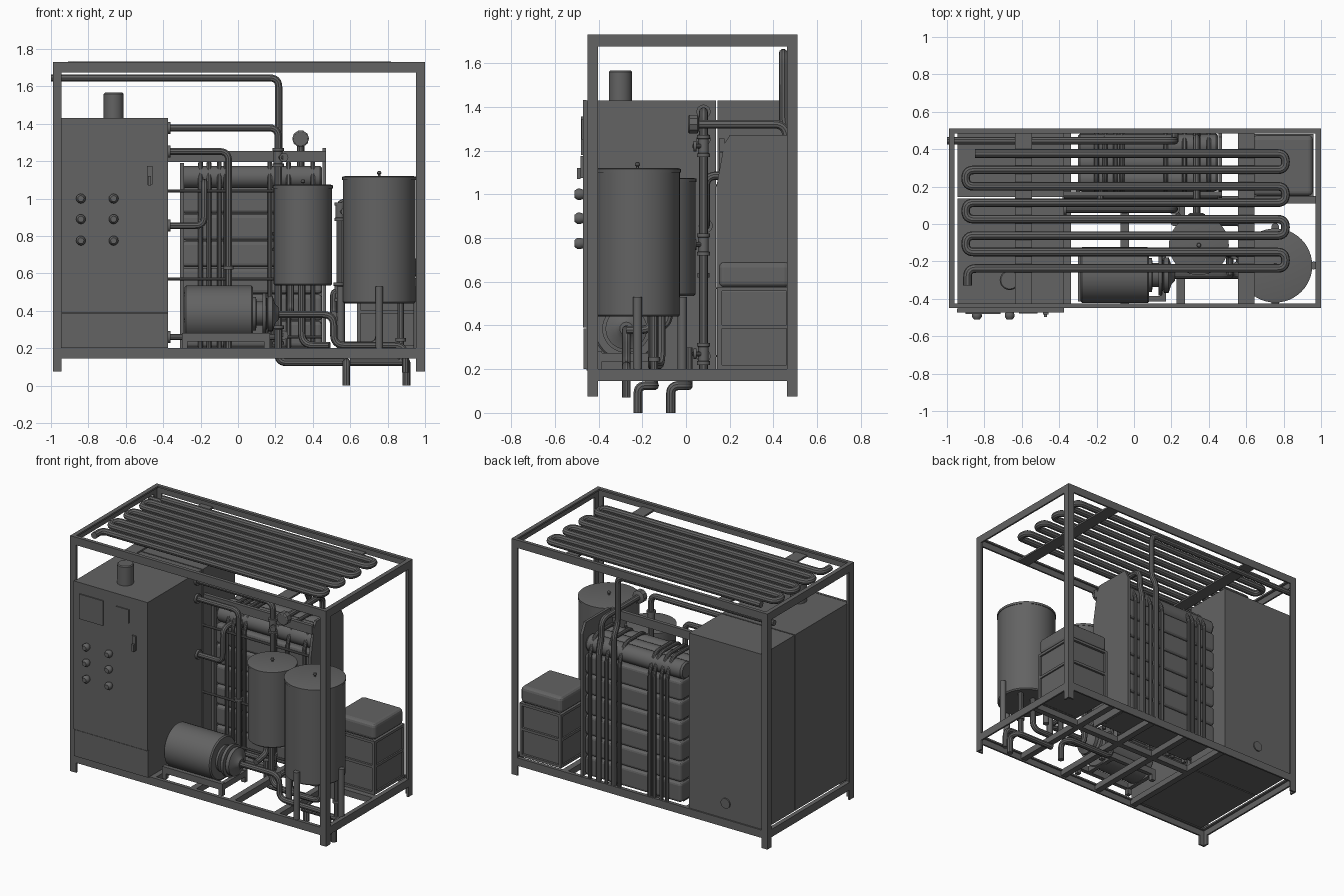
import bpy, bmesh, math
from mathutils import Vector

if "Cube" in bpy.data.objects:
    bpy.data.objects.remove(bpy.data.objects["Cube"])


def mesh_object(name, bm):
    bmesh.ops.recalc_face_normals(bm, faces=bm.faces)
    me = bpy.data.meshes.new(name)
    bm.to_mesh(me)
    bm.free()
    ob = bpy.data.objects.new(name, me)
    bpy.context.collection.objects.link(ob)
    return ob


def box(name, x0, x1, y0, y1, z0, z1, bevel=0.0, segments=2):
    bm = bmesh.new()
    bmesh.ops.create_cube(bm, size=1)
    for v in bm.verts:
        v.co = (x0 + (v.co.x + .5) * (x1 - x0), y0 + (v.co.y + .5) * (y1 - y0), z0 + (v.co.z + .5) * (z1 - z0))
    ob = mesh_object(name, bm)
    if bevel:
        m = ob.modifiers.new("bevel", 'BEVEL')
        m.width, m.segments = bevel, segments
    return ob


def smooth(ob):
    bpy.ops.object.select_all(action='DESELECT')
    ob.select_set(True)
    bpy.context.view_layer.objects.active = ob
    bpy.ops.object.shade_smooth_by_angle(angle=math.radians(35))


def lathe(name, base, profile, axis='Z', n=32):
    """Stack of (radius, distance) rings along an axis, capped."""
    bm = bmesh.new()
    rings = []
    for r, h in profile:
        ring = []
        for i in range(n):
            a = 2 * math.pi * i / n
            c, s = r * math.cos(a), r * math.sin(a)
            p = {'Z': (c, s, h), 'X': (h, c, s), 'Y': (c, h, s)}[axis]
            ring.append(bm.verts.new(Vector(base) + Vector(p)))
        rings.append(ring)
    for a, b in zip(rings, rings[1:]):
        for i in range(n):
            bm.faces.new((a[i], a[(i + 1) % n], b[(i + 1) % n], b[i]))
    bm.faces.new(rings[0])
    bm.faces.new(rings[-1])
    ob = mesh_object(name, bm)
    smooth(ob)
    return ob


def cyl(name, base, r, h, axis='Z', n=24):
    return lathe(name, base, [(r, 0), (r, h)], axis, n)


def pipe(name, pts, r=0.02, bend=0.05):
    """Round pipe through corner points, with rounded elbows."""
    pts = [Vector(p) for p in pts]
    path = [pts[0]]
    for a, b, c in zip(pts, pts[1:], pts[2:]):
        d = min(bend, (a - b).length * .49, (c - b).length * .49)
        p, q = b + (a - b).normalized() * d, b + (c - b).normalized() * d
        for i in range(7):
            t = i / 6
            path.append(p * (1 - t) ** 2 + b * 2 * t * (1 - t) + q * t * t)
    path.append(pts[-1])
    cu = bpy.data.curves.new(name, 'CURVE')
    cu.dimensions = '3D'
    cu.bevel_depth, cu.bevel_resolution, cu.use_fill_caps = r, 3, True
    sp = cu.splines.new('POLY')
    sp.points.add(len(path) - 1)
    for s, p in zip(sp.points, path):
        s.co = (*p, 1)
    ob = bpy.data.objects.new(name, cu)
    bpy.context.collection.objects.link(ob)
    bpy.ops.object.select_all(action='DESELECT')
    ob.select_set(True)
    bpy.context.view_layer.objects.active = ob
    bpy.ops.object.convert(target='MESH')
    smooth(bpy.context.object)


def prism(name, prof, place, d0, d1):
    bm = bmesh.new()
    a = [bm.verts.new(place(u, v, d0)) for u, v in prof]
    b = [bm.verts.new(place(u, v, d1)) for u, v in prof]
    bm.faces.new(a)
    bm.faces.new(b)
    for i in range(len(a)):
        j = (i + 1) % len(a)
        bm.faces.new((a[i], a[j], b[j], b[i]))
    return mesh_object(name, bm)


# Outer frame of angle iron
X0, X1, Y0, Y1, T = -.99, 1.0, -.45, .51, .012
ell = lambda w, h: [(0, 0), (w, 0), (w, T), (T, T), (T, h), (0, h)]
for x, sx in ((X0, 1), (X1, -1)):
    for y, sy in ((Y0, 1), (Y1, -1)):
        prism("corner_post", ell(.047, .047), lambda u, v, d: (x + sx * u, y + sy * v, d), .075, 1.73)
for z, sz in ((.2, -1), (1.73, -1)):
    for y, sy in ((Y0, 1), (Y1, -1)):
        prism("long_rail", ell(.025, .055), lambda u, v, d: (d, y + sy * u, z + sz * v), X0, X1)
    for x, sx in ((X0, 1), (X1, -1)):
        prism("end_rail", ell(.03, .055), lambda u, v, d: (x + sx * u, d, z + sz * v), Y0, Y1)
for x in (-.36, -.05, .25, .6):
    box("floor_crossbar", x - .022, x + .022, Y0 + T, Y1 - T, .155, .198)
box("floor_long_bar", -.36, .99, .11, .15, .155, .198)
for x in (-.59, .6):
    box("roof_crossbar", x - .045, x + .045, Y0 + T, Y1 - T, 1.676, 1.688)

# Roof serpentine coil
step, ytop = .0878, .377
coil = [(-.85, ytop, 1.71)]
for i in range(8):
    y = ytop - i * step
    x = .81 if i % 2 == 0 else -.9
    coil += [(x, y, 1.71), (x, y - step, 1.71)]
coil = coil[:-1]
coil[-1] = (-.89, ytop - 7 * step, 1.71)
coil.append((-.89, ytop - 7 * step - .09, 1.71))
pipe("roof_coil", coil, .023, .05)

# Control cabinet and rear cabinet
box("control_cabinet", -.945, -.375, -.455, .137, .195, 1.43)
box("cabinet_door", -.947, -.373, -.472, -.455, .39, 1.432)
box("cabinet_kick_panel", -.947, -.373, -.468, -.455, .2, .386)
box("rear_cabinet", -.945, -.375, .145, .5, .195, 1.43)
cyl("rear_port", (-.66, .5, .31), .035, .008, 'Y')
lathe("cabinet_vent", (-.665, -.3, 1.43), [(.053, 0), (.053, .13), (.047, .136)])
box("display_screen", -.9, -.715, -.48, -.472, 1.18, 1.355)
box("small_screen", -.615, -.515, -.479, -.472, 1.25, 1.345)
for x in (-.84, -.665):
    for z in (1.0, .89, .775):
        lathe("control_knob", (x, -.472, z), [(.022, 0), (.026, -.012), (.026, -.024), (.016, -.038)], 'Y', 12)
box("door_latch", -.487, -.457, -.483, -.472, 1.075, 1.175)
box("latch_lever", -.48, -.464, -.498, -.483, 1.07, 1.12)

# Heat exchanger: stacked rounded panels, straps and end plate
box("exchanger_core", -.29, .45, .23, .44, .2, 1.1)
for i in range(6):
    z = .205 + i * .143
    box("exchanger_panel", -.3, .45, .175, .485, z, z + .139, .02, 3)
for y in (.24, .33, .42):
    lathe("top_drum", (-.3, y, 1.115), [(.05, 0), (.06, .012), (.06, .738), (.05, .75)], 'X')
prism("exchanger_end_plate", [(.14, .2), (.5, .2), (.5, 1.2), (.465, 1.27), (.2, 1.27), (.175, 1.23), (.14, 1.04)],
      lambda u, v, d: (d, u, v), .452, .47)
box("exchanger_top_bar", -.375, .47, .15, .175, 1.195, 1.255)
box("exchanger_post", -.31, -.29, .15, .18, .2, 1.19)
for x in (-.2, -.155, -.1, -.065, .17, .27, .4):
    pipe("exchanger_strap", [(x, .495, .2), (x, .495, 1.08), (x, .43, 1.19), (x, .23, 1.19), (x, .165, 1.08), (x, .165, .2)], .013, .04)
for z in (1.04, .57, .26):
    pipe("exchanger_rod", [(-.375, .145, z), (.45, .145, z)], .008)


# Storage tanks with rims and lid knobs
def tank(name, x, y, r, z0, z1):
    h = z1 - z0
    lathe(name, (x, y, z0), [(r - .008, 0), (r, .008), (r, h - .02), (r + .004, h - .02), (r + .004, h - .004), (r - .01, h)], n=48)
    lathe(name + "_lid_knob", (x, y, z1), [(.006, 0), (.006, .008), (.012, .014), (.01, .024), (.004, .028)], n=12)


tank("large_tank", .755, -.222, .194, .44, 1.12)
tank("small_tank", .347, -.113, .156, .535, 1.075)
for dx, dy in ((1, 0), (-1, 0), (0, 1), (0, -1)):
    cyl("tank_leg", (.755 + dx * .205, -.222 + dy * .205, .19), .021, .34, n=16)

# Square container in a rack
box("container", .645, .95, .16, .465, .2, .56, .008)
box("container_lid", .637, .957, .15, .475, .575, .69, .025, 3)
for x in (.635, .94):
    for y in (.145, .46):
        box("rack_post", x, x + .02, y, y + .02, .2, .575)
for z in (.2, .385, .557):
    box("rack_front_bar", .635, .96, .145, .165, z, z + .018)
    box("rack_back_bar", .635, .96, .46, .48, z, z + .018)
    for x in (.635, .94):
        box("rack_side_bar", x, x + .02, .145, .48, z, z + .018)

# Pump and motor on a skid
lathe("motor", (-.285, -.273, .385), [(.142, 0), (.15, .008), (.15, .357), (.142, .365)], 'X', 40)
lathe("pump_head", (.08, -.273, .385), [(.09, 0), (.09, .015), (.065, .02), (.065, .05), (.11, .05), (.11, .07), (.075, .075),
      (.095, .08), (.095, .105), (.05, .12), (.03, .14)], 'X', 32)
for y in (-.4, -.15):
    box("skid_rail", -.3, .17, y - .015, y + .015, .235, .28)
    for x in (-.285, .155):
        box("skid_foot", x - .015, x + .015, y - .015, y + .015, .195, .235)
for x in (-.285, .06, .155):
    box("skid_crossbar", x - .015, x + .015, -.39, -.16, .235, .275)

# Pipework
pipe("high_pipe", [(-1, .445, 1.645), (.218, .445, 1.645), (.218, .445, 1.32), (.218, .488, 1.25), (.218, .488, .2)], .02)
pipe("gauge_pipe", [(.335, .488, .2), (.335, .488, 1.1), (.335, .46, 1.2), (.335, .46, 1.32), (.335, .03, 1.32)], .02, .06)
lathe("gauge", (.335, .06, 1.32), [(.03, 0), (.045, -.008), (.045, -.045), (.038, -.05)], 'Y', 10)
pipe("upper_feed_pipe", [(-.375, .08, 1.378), (.215, .08, 1.378), (.215, .08, .2)], .02)
pipe("middle_feed_pipe", [(-.375, .08, 1.252), (-.05, .08, 1.252), (-.05, .08, .2)], .019)
pipe("lower_feed_pipe", [(-.375, .09, .855), (-.18, .09, .855), (-.18, .09, 1.085), (-.18, .2, 1.085)], .019)
pipe("drain_feed_pipe", [(-.375, .08, .26), (.215, .08, .26)], .018)
for y, z in ((.08, 1.378), (.08, 1.252), (.09, .855), (.08, .26)):
    cyl("wall_flange", (-.375, y, z), .032, .014, 'X')
pipe("pump_outlet", [(.2, -.273, .38), (.512, -.273, .38), (.512, -.273, .215), (.895, -.273, .215), (.895, -.273, .07)], .02, .06)
pipe("tank_riser", [(.512, -.273, .38), (.512, -.16, .38), (.512, -.16, .5), (.545, -.16, .5), (.545, -.16, .98), (.6, -.16, .98)], .019, .04)
pipe("tank_outlet", [(.755, -.155, .45), (.755, -.155, .215), (.512, -.155, .215), (.512, -.155, .45)], .02, .06)
pipe("tank_drain", [(.6, -.145, .125), (.9, -.145, .125), (.9, -.22, .125), (.9, -.22, 0)], .021, .04)
pipe("tank_drain_riser", [(.87, -.145, .45), (.87, -.145, .125)], .018)
pipe("small_tank_outlet", [(.28, -.08, .54), (.28, -.08, .4), (.28, -.2, .38)], .02, .05)
pipe("small_tank_drain", [(.34, -.113, .54), (.34, -.113, .215), (.49, -.155, .215)], .02, .07)
pipe("floor_drain", [(.215, .01, .3), (.215, .01, .125), (.58, .01, .125), (.58, -.07, .125), (.58, -.07, 0)], .021, .045)

# Valves and pipe couplings
for x, y, z in ((.215, .08, 1.22), (.215, .08, .77), (.215, .08, .27), (.545, -.16, .93), (.54, -.16, .5)):
    lathe("valve", (x, y, z - .05), [(.03, 0), (.03, .016), (.024, .018), (.024, .082), (.03, .084), (.03, .1)], n=16)
    pipe("valve_stem", [(x, y, z), (x + .03, y - .045, z)], .012)
    cyl("valve_wheel", (x + .03, y - .045, z), .024, .012, 'Y', 12)
cyl("drain_coupling", (.87, -.145, .235), .027, .02, n=16)
cyl("feed_coupling", (-.05, .08, .62), .027, .02, n=16)

# Dark grey paint on every part
paint = bpy.data.materials.new("dark_grey_paint")
paint.diffuse_color = (.125, .125, .125, 1)
paint.use_nodes = True
paint.node_tree.nodes["Principled BSDF"].inputs["Base Color"].default_value = paint.diffuse_color
for ob in bpy.data.objects:
    ob.data.materials.clear()
    ob.data.materials.append(paint)
